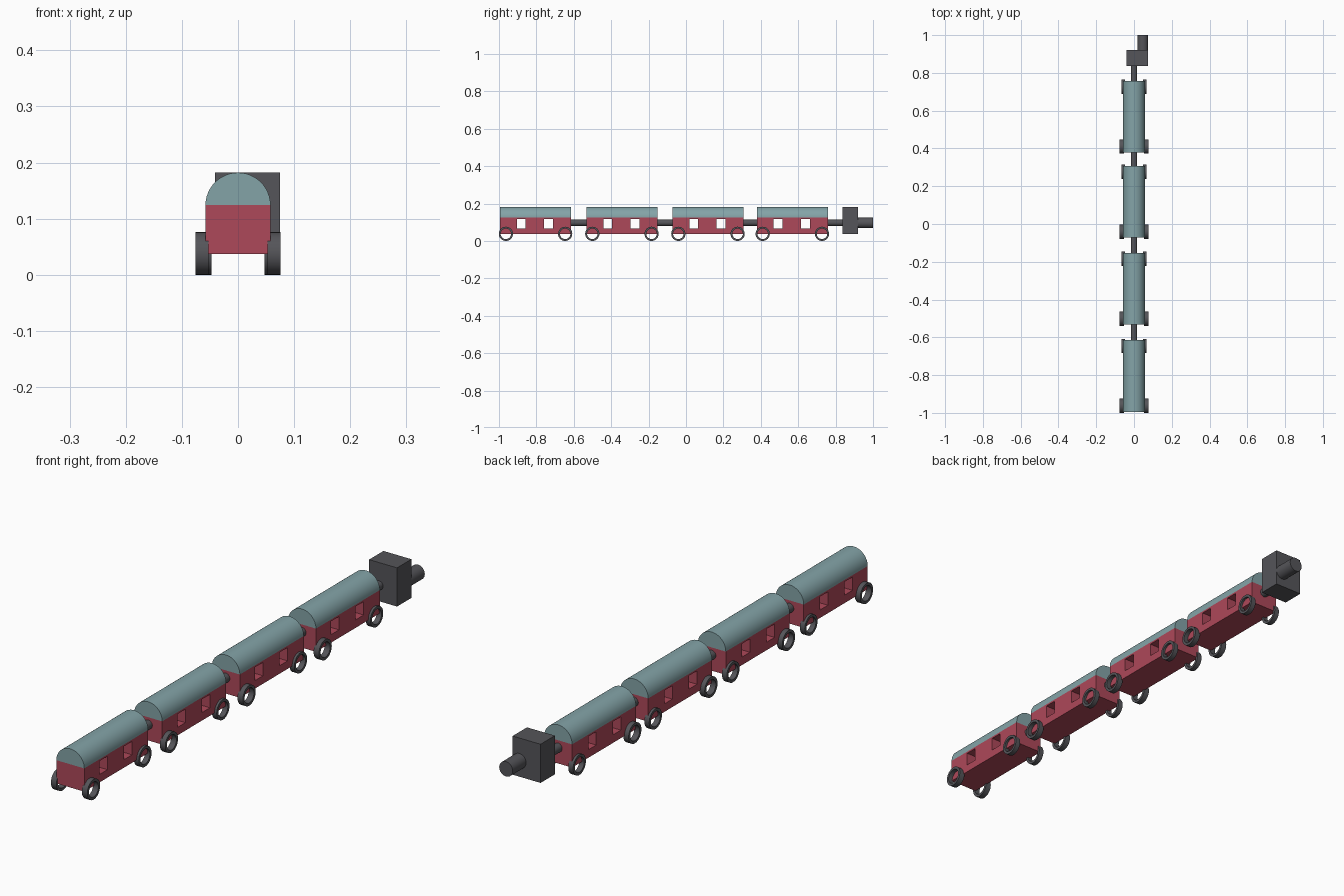
import bpy, bmesh
from math import pi, cos, sin, radians
from mathutils import Matrix, Vector

if "Cube" in bpy.data.objects:
    bpy.data.objects.remove(bpy.data.objects["Cube"])


def material(name, rgb):
    m = bpy.data.materials.new(name)
    m.diffuse_color = (*rgb, 1)
    m.use_nodes = True
    m.node_tree.nodes["Principled BSDF"].inputs["Base Color"].default_value = m.diffuse_color
    return m


RED = material("red_paint", (0.42, 0.065, 0.10))
TEAL = material("teal_paint", (0.23, 0.37, 0.39))
DARK = material("dark_metal", (0.09, 0.09, 0.10))

HALF_W, FLOOR, EAVES = 0.058, 0.037, 0.124
LENGTH = 0.379
STARTS = (-0.994, -0.532, -0.072, 0.379)


def finish(bm, name, mat):
    bmesh.ops.recalc_face_normals(bm, faces=bm.faces)
    me = bpy.data.meshes.new(name)
    bm.to_mesh(me)
    bm.free()
    me.materials.append(mat)
    ob = bpy.data.objects.new(name, me)
    bpy.context.collection.objects.link(ob)
    bpy.ops.object.select_all(action='DESELECT')
    ob.select_set(True)
    bpy.context.view_layer.objects.active = ob
    bpy.ops.object.shade_smooth_by_angle(angle=radians(35))
    return ob


def rod(name, x, z, r, y0, y1):
    bm = bmesh.new()
    m = Matrix.Translation((x, (y0 + y1) / 2, z)) @ Matrix.Rotation(pi / 2, 4, 'X')
    bmesh.ops.create_cone(bm, cap_ends=True, segments=32, radius1=r, radius2=r,
                          depth=y1 - y0, matrix=m)
    return finish(bm, name, DARK)


def ring_wheel(name, x0, x1, y, r_out=0.038, r_in=0.028):
    # rectangular section revolved about the axle
    bm = bmesh.new()
    section = [(x0, r_in), (x1, r_in), (x1, r_out), (x0, r_out)]
    vs = [bm.verts.new((x, y, r_out + r)) for x, r in section]
    es = [bm.edges.new((vs[i], vs[(i + 1) % 4])) for i in range(4)]
    bmesh.ops.spin(bm, geom=vs + es, cent=(0, y, r_out), axis=(1, 0, 0),
                   angle=2 * pi, steps=32, use_merge=True)
    bmesh.ops.remove_doubles(bm, verts=bm.verts, dist=1e-5)
    return finish(bm, name, DARK)


def car_body(name, y0):
    # side outline with two window holes, extruded across the width
    cu = bpy.data.curves.new(name, 'CURVE')
    cu.dimensions, cu.fill_mode, cu.extrude = '2D', 'BOTH', HALF_W
    cu.materials.append(RED)
    for a, b, lo, hi in ((0, LENGTH, FLOOR, EAVES),
                         (0.090, 0.137, 0.067, 0.117),
                         (0.236, 0.283, 0.067, 0.117)):
        sp = cu.splines.new('POLY')
        sp.points.add(3)
        sp.use_cyclic_u, sp.use_smooth = True, False
        for p, (u, v) in zip(sp.points, ((a, lo), (b, lo), (b, hi), (a, hi))):
            p.co = (y0 + u, v, 0, 1)
    ob = bpy.data.objects.new(name, cu)
    ob.rotation_euler = (pi / 2, 0, pi / 2)
    bpy.context.collection.objects.link(ob)
    bpy.ops.object.select_all(action='DESELECT')
    ob.select_set(True)
    bpy.context.view_layer.objects.active = ob
    bpy.ops.object.convert(target='MESH')


def car_roof(name, y0):
    # half-round vault
    bm = bmesh.new()
    n = 24
    face = bm.faces.new([bm.verts.new((HALF_W * cos(pi * i / n), y0,
                                       EAVES + HALF_W * sin(pi * i / n)))
                         for i in range(n + 1)])
    ext = bmesh.ops.extrude_face_region(bm, geom=[face], use_keep_orig=True)
    bmesh.ops.translate(bm, vec=Vector((0, LENGTH, 0)),
                        verts=[v for v in ext['geom'] if isinstance(v, bmesh.types.BMVert)])
    return finish(bm, name, TEAL)


# Four carriages
for k, y0 in enumerate(STARTS, 1):
    car_body(f"carriage_body_{k}", y0)
    car_roof(f"carriage_roof_{k}", y0)
    for side, s in (("left", -1), ("right", 1)):
        ring_wheel(f"front_wheel_{side}_{k}", s * 0.053, s * 0.0755, y0 + 0.031)
        ring_wheel(f"rear_wheel_{side}_{k}", s * 0.047, s * 0.067, y0 + 0.348)

# Couplers between carriages and to the end block
for k, (y0, y1) in enumerate(zip(STARTS, STARTS[1:] + (0.836,)), 1):
    rod(f"coupler_{k}", 0, 0.097, 0.017, y0 + LENGTH - 0.005, y1 + 0.005)

# End block and its offset stub
bm = bmesh.new()
bmesh.ops.create_cube(bm, size=1, matrix=Matrix.Translation((0.017, 0.878, 0.1095))
                      @ Matrix.Diagonal((0.116, 0.085, 0.145, 1)))
finish(bm, "end_block", DARK)
rod("end_stub", 0.047, 0.096, 0.028, 0.915, 1.0)
